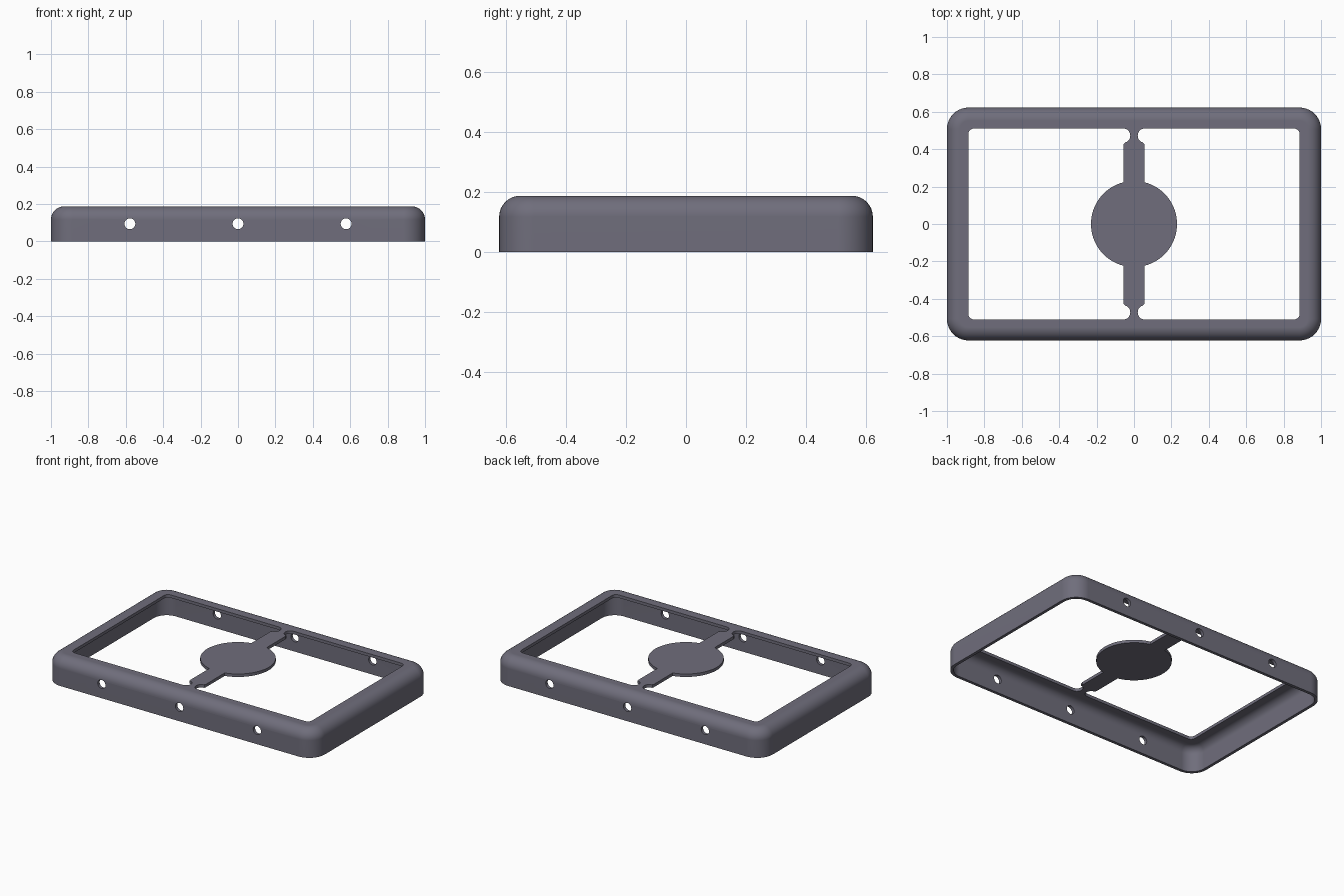
import bpy, bmesh, math
from mathutils import Vector

if "Cube" in bpy.data.objects:
    bpy.data.objects.remove(bpy.data.objects["Cube"])

HX, HY, H = 1.0, 0.6225, 0.187       # half length, half width, height
CORNER, ROUND, WALL = 0.115, 0.07, 0.02

grey = bpy.data.materials.new("slate grey")
grey.diffuse_color = (0.16, 0.155, 0.2, 1)
grey.use_nodes = True
grey.node_tree.nodes["Principled BSDF"].inputs["Base Color"].default_value = (0.16, 0.155, 0.2, 1)


def new_object(name, bm):
    bmesh.ops.recalc_face_normals(bm, faces=bm.faces)
    mesh = bpy.data.meshes.new(name)
    bm.to_mesh(mesh)
    bm.free()
    mesh.materials.append(grey)
    obj = bpy.data.objects.new(name, mesh)
    bpy.context.collection.objects.link(obj)
    return obj


def loft(name, loops):
    """Skin a stack of equal-length loops and cap both ends."""
    bm = bmesh.new()
    rings = [[bm.verts.new(p) for p in loop] for loop in loops]
    n = len(rings[0])
    for a, b in zip(rings, rings[1:]):
        for i in range(n):
            j = (i + 1) % n
            bm.faces.new((a[i], a[j], b[j], b[i]))
    bm.faces.new(rings[0])
    bm.faces.new(rings[-1])
    return new_object(name, bm)


def rounded_rect(inset, z, steps=10):
    r = CORNER - inset
    pts = []
    for k, (sx, sy) in enumerate(((1, 1), (-1, 1), (-1, -1), (1, -1))):
        for i in range(steps + 1):
            a = math.pi / 2 * (k + i / steps)
            pts.append((sx * (HX - CORNER) + r * math.cos(a),
                        sy * (HY - CORNER) + r * math.sin(a), z))
    return pts


def fillet(prev, corner, nxt, r, steps=8):
    """Points of an arc rounding off a right-angled corner."""
    u, v = (prev - corner).normalized(), (nxt - corner).normalized()
    centre = corner + (u + v) * r
    return [centre - v * r * math.cos(a) - u * r * math.sin(a)
            for a in (math.pi / 2 * i / steps for i in range(steps + 1))]


def opening(side):
    """Window outline on one side of the central bridge and disc."""
    corners = [(0.057, 0.2, 0), (0.057, 0.435, 0.014), (0.02, 0.435, 0.036),
               (0.02, 0.51, 0.036), (0.886, 0.51, 0.03), (0.886, 0, 0)]
    half = []
    for p, c, n in zip(corners, corners[1:], corners[2:]):
        half += fillet(Vector(p[:2]), Vector(c[:2]), Vector(n[:2]), c[2])
    top = [(p.x, p.y) for p in half]
    outline = top + [(x, -y) for x, y in reversed(top)]
    # round edge of the disc
    a0 = math.acos(0.057 / 0.23)
    outline += [(0.23 * math.cos(a), 0.23 * math.sin(a))
                for a in (-a0 + 2 * a0 * i / 40 for i in range(41))]
    return [[(side * x, y, z) for x, y in outline] for z in (-0.1, 0.3)]


def shell(name, inset, bottom):
    r = ROUND - inset
    loops = [rounded_rect(inset, bottom)]
    for i in range(9):
        a = math.pi / 2 * i / 8
        loops.append(rounded_rect(ROUND - r * math.cos(a), H - ROUND + r * math.sin(a)))
    return loft(name, loops)


# Hollow frame with rounded top edge
frame = shell("frame_with_center_disc", 0, 0)
cutters = [shell("hollow_cutter", WALL, -0.1)]

# Two windows that leave the bridge and disc standing
cutters += [loft("window_cutter", opening(s)) for s in (1, -1)]

# Three screw holes through the front and back walls
for x in (-0.578, 0, 0.578):
    ring = [(x + 0.029 * math.cos(math.tau * i / 32), 0.094 + 0.029 * math.sin(math.tau * i / 32))
            for i in range(32)]
    cutters.append(loft("hole_cutter", [[(px, y, pz) for px, pz in ring] for y in (-0.8, 0.8)]))

bpy.context.view_layer.objects.active = frame
for cutter in cutters:
    mod = frame.modifiers.new("cut", 'BOOLEAN')
    mod.operation, mod.solver, mod.object = 'DIFFERENCE', 'EXACT', cutter
    bpy.ops.object.modifier_apply(modifier=mod.name)
    bpy.data.objects.remove(cutter)

# Smooth rounds with crisp window edges
bpy.ops.object.select_all(action='DESELECT')
frame.select_set(True)
bpy.ops.object.shade_smooth_by_angle(angle=math.radians(30))
weighted = frame.modifiers.new("weighted_normals", 'WEIGHTED_NORMAL')
weighted.keep_sharp = True
